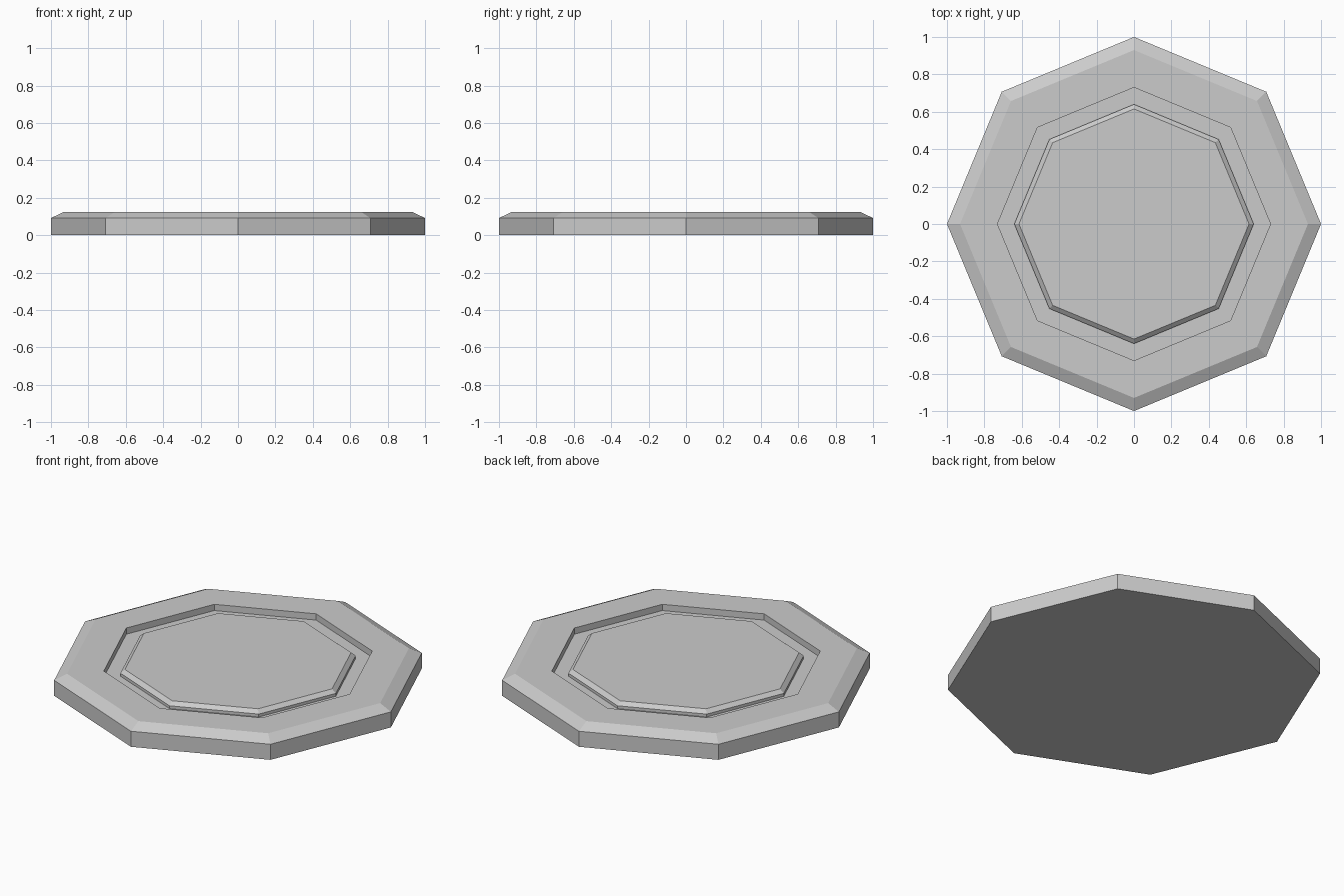
import bpy
import bmesh
from math import cos, sin, pi

if "Cube" in bpy.data.objects:
    bpy.data.objects.remove(bpy.data.objects["Cube"])

SIDES = 8

# Half cross-section as (radius, height): base, bevelled rim, groove, raised bevelled centre
profile = [(1.0, 0.0), (1.0, 0.092), (0.93, 0.125), (0.73, 0.125),
           (0.73, 0.088), (0.64, 0.088), (0.64, 0.105), (0.615, 0.125)]

bm = bmesh.new()
rings = [[bm.verts.new((r * cos(2 * pi * i / SIDES), r * sin(2 * pi * i / SIDES), z))
          for i in range(SIDES)] for r, z in profile]

# Walls between neighbouring rings
for low, high in zip(rings, rings[1:]):
    for i in range(SIDES):
        j = (i + 1) % SIDES
        bm.faces.new((low[i], low[j], high[j], high[i]))

# Flat underside and flat centre top
bm.faces.new(rings[0][::-1])
bm.faces.new(rings[-1])
bmesh.ops.recalc_face_normals(bm, faces=bm.faces[:])

mesh = bpy.data.meshes.new("octagonal_plate")
bm.to_mesh(mesh)
bm.free()
plate = bpy.data.objects.new("octagonal_plate", mesh)
bpy.context.collection.objects.link(plate)
